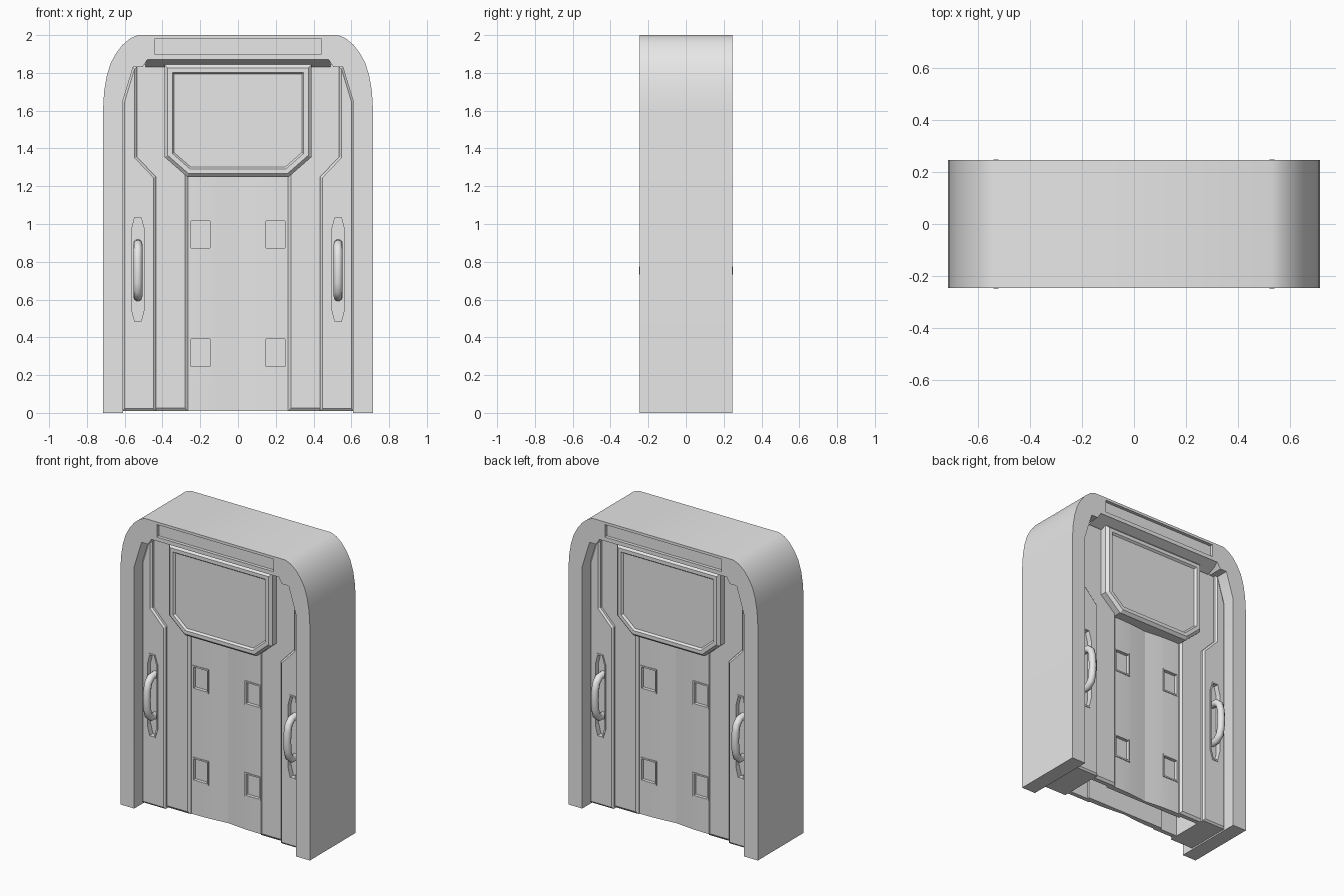
import bpy, bmesh, math

if "Cube" in bpy.data.objects:
    bpy.data.objects.remove(bpy.data.objects["Cube"])

grey = bpy.data.materials.new("plain grey")
grey.diffuse_color = (0.8, 0.8, 0.8, 1)
grey.use_nodes = True
grey.node_tree.nodes["Principled BSDF"].inputs["Base Color"].default_value = grey.diffuse_color


def finish(name, bm):
    me = bpy.data.meshes.new(name)
    bmesh.ops.recalc_face_normals(bm, faces=bm.faces)
    bm.to_mesh(me)
    bm.free()
    me.materials.append(grey)
    ob = bpy.data.objects.new(name, me)
    bpy.context.collection.objects.link(ob)
    return ob


def extrude(name, pts, vec, insets=()):
    """Extrude a 3D outline along vec; insets shape the starting cap."""
    bm = bmesh.new()
    a = [bm.verts.new(p) for p in pts]
    b = [bm.verts.new([p[i] + vec[i] for i in range(3)]) for p in pts]
    cap = bm.faces.new(a)
    bm.faces.new(b[::-1])
    n = len(a)
    for i in range(n):
        bm.faces.new((a[i], a[(i + 1) % n], b[(i + 1) % n], b[i]))
    bmesh.ops.recalc_face_normals(bm, faces=bm.faces)
    for t, d in insets:
        bmesh.ops.inset_region(bm, faces=[cap], thickness=t, depth=d, use_even_offset=True)
    return finish(name, bm)


def prism(name, outline, y0, y1, insets=()):
    return extrude(name, [(x, y0, z) for x, z in outline], (0, y1 - y0, 0), insets)


def mirror(outline):
    return outline + [(-x, z) for x, z in reversed(outline)]


def flip(outline, s):
    return [(s * x, z) for x, z in outline]


def rect(x0, x1, z0, z1):
    return [(x0, z0), (x1, z0), (x1, z1), (x0, z1)]


def cut(ob, cutters):
    for c in cutters:
        m = ob.modifiers.new("cut", 'BOOLEAN')
        m.object, m.operation, m.solver = c, 'DIFFERENCE', 'EXACT'
        bpy.context.view_layer.objects.active = ob
        bpy.ops.object.modifier_apply(modifier=m.name)
        bpy.data.objects.remove(c)


def smooth(ob, angle=30):
    bpy.ops.object.select_all(action='DESELECT')
    ob.select_set(True)
    bpy.context.view_layer.objects.active = ob
    bpy.ops.object.shade_smooth_by_angle(angle=math.radians(angle))


# Arched frame with a doorway and a sunken sign panel on both faces
arch = [(.715, 0), (.715, 1.6), (.709, 1.7), (.696, 1.78), (.675, 1.85),
        (.645, 1.905), (.61, 1.95), (.57, 1.983), (.53, 2.0)]
frame = prism("frame", mirror(arch), -.247, .247)
opening = [(.61, -.1), (.61, 1.65), (.555, 1.83), (.505, 1.83), (.48, 1.87)]
sign = rect(-.44, .44, 1.897, 1.982)
cut(frame, [prism("doorway_cutter", mirror(opening), -.4, .4),
            prism("sign_cutter", sign, -.4, -.225),
            prism("sign_cutter", sign, .225, .4)])
smooth(frame)

# Everything below is built on the front and then turned round for the back
front = []

# Sloping underside of the lintel
front.append(extrude("lintel", [(-.49, -.247, 1.872), (-.49, -.12, 1.872), (-.49, -.12, 1.83),
                                (-.49, -.15, 1.83)], (.98, 0, 0)))

# Window with bevelled rim and sunken pane
rim = [(.27, 1.25), (.39, 1.355), (.39, 1.845)]
front.append(prism("window", mirror(rim), -.185, -.09,
                   [(.018, .018), (.024, 0), (.01, -.014)]))

for s, side in ((1, "right"), (-1, "left")):
    # Central door leaf, dished towards the seam, with square pockets
    plan = [(0, -.106), (.05, -.111), (.13, -.119), (.2, -.122), (.3, -.122),
            (.3, -.085), (0, -.085)]
    leaf = extrude(side + "_door_leaf", [(s * x, y, .01) for x, y in plan], (0, 0, 1.86))
    pockets = [prism("pocket_cutter", flip(rect(.143, .252, z, z + .152), s), -.2, -.103)
               for z in (.242, .868)]
    cut(leaf, pockets)
    smooth(leaf)
    front.append(leaf)

    # Thin raised surround at the pockets
    for z in (.242, .868):
        ring = prism(side + "_pocket_rim", flip(rect(.137, .258, z - .006, z + .158), s), -.126, -.09)
        cut(ring, [prism("rim_cutter", flip(rect(.147, .248, z + .004, z + .148), s), -.2, -.04)])
        front.append(ring)

    # Fixed panel between leaf and side panel
    mid = [(.265, .01), (.46, .01), (.46, 1.24), (.56, 1.34), (.56, 1.86), (.265, 1.86)]
    front.append(prism(side + "_inner_panel", flip(mid, s), -.13, -.1, [(.016, .012)]))

    # Raised side panel with a long handle recess
    jamb = [(.435, .01), (.612, .01), (.612, 1.65), (.557, 1.832), (.535, 1.832),
            (.535, 1.355), (.435, 1.25)]
    panel = prism(side + "_side_panel", flip(jamb, s), -.157, 0, [(.012, .01)])
    slot = [(.508, .475), (.552, .475), (.574, .545), (.574, .975),
            (.552, 1.045), (.508, 1.045), (.486, .975), (.486, .545)]
    cut(panel, [prism("slot_cutter", flip(slot, s), -.135, -.3, [(.0, .0)])])
    front.append(panel)

    # Lip round the handle recess
    lip = prism(side + "_recess_lip", flip(slot, s), -.171, -.13)
    inner = [(.53 + (x - .53) * .78, .76 + (z - .76) * .965) for x, z in slot]
    cut(lip, [prism("lip_cutter", flip(inner, s), -.3, -.1)])
    front.append(lip)

    # Bowed grab handle
    cu = bpy.data.curves.new("handle_path", 'CURVE')
    cu.dimensions = '3D'
    cu.bevel_depth, cu.bevel_resolution, cu.use_fill_caps = .024, 3, True
    path = [(-.13, .615), (-.18, .618), (-.21, .645), (-.222, .69), (-.226, .755),
            (-.222, .82), (-.21, .865), (-.18, .892), (-.13, .895)]
    sp = cu.splines.new('POLY')
    sp.points.add(len(path) - 1)
    for p, (y, z) in zip(sp.points, path):
        p.co = (s * .53, y, z, 1)
    tmp = bpy.data.objects.new("handle_path", cu)
    bpy.context.collection.objects.link(tmp)
    bpy.context.view_layer.update()
    me = bpy.data.meshes.new_from_object(tmp.evaluated_get(bpy.context.evaluated_depsgraph_get()))
    bpy.data.objects.remove(tmp)
    me.materials.clear()
    me.materials.append(grey)
    handle = bpy.data.objects.new(side + "_handle", me)
    bpy.context.collection.objects.link(handle)
    smooth(handle, 50)
    front.append(handle)

# Back face: the same parts turned half a circle
for ob in front:
    back = ob.copy()
    back.name = "back_" + ob.name
    back.rotation_euler.z = math.pi
    bpy.context.collection.objects.link(back)
